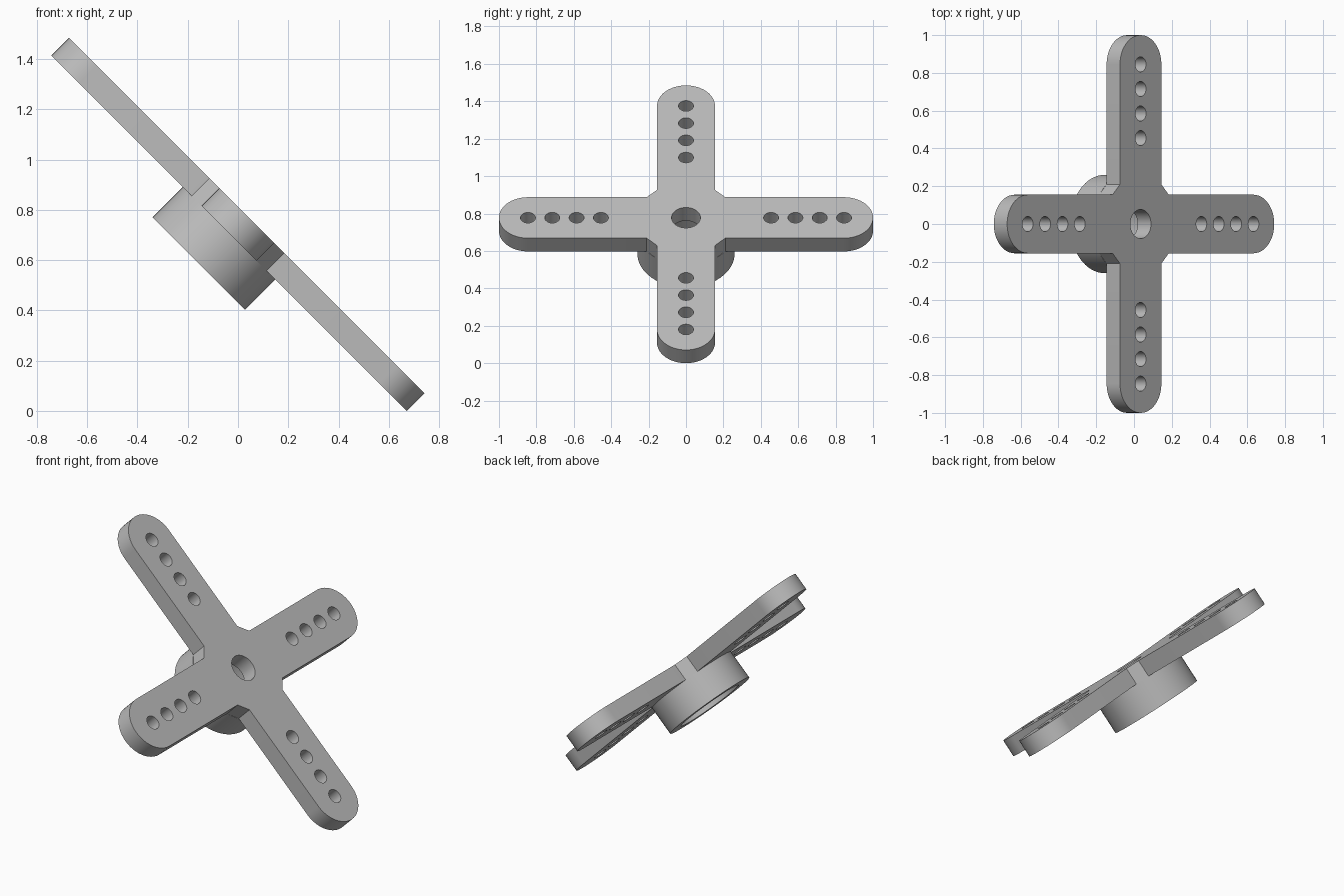
import bpy
import bmesh
from math import cos, sin, pi, sqrt
from mathutils import Matrix

cube = bpy.data.objects.get("Cube")
if cube:
    bpy.data.objects.remove(cube, do_unlink=True)

# Dimensions
ARM, HALF, FILLET = 1.0, 0.155, 0.21
THICK, HUB_DEPTH = 0.10, 0.27
HUB_R, SOCKET_R, BORE_R, PIN_R = 0.26, 0.19, 0.077, 0.04
PIN_AT = [0.455 + 0.13 * i for i in range(4)]

# The flat cross is tilted a quarter of a half-turn about y
TILT = (Matrix.Translation((THICK / sqrt(8), 0, (ARM + THICK) / sqrt(2)))
        @ Matrix.Rotation(pi / 4, 4, 'Y'))

grey = bpy.data.materials.new("plain_grey")
grey.use_nodes = True
colour = (0.5, 0.5, 0.5, 1)
grey.diffuse_color = colour
grey.node_tree.nodes["Principled BSDF"].inputs["Base Color"].default_value = colour


def circle(r, x=0, y=0, n=48):
    return [(x + r * cos(2 * pi * i / n), y + r * sin(2 * pi * i / n)) for i in range(n)]


def quarter(p, k):
    """Turn a point by k quarter turns."""
    x, y = p
    for _ in range(k):
        x, y = -y, x
    return x, y


def slab(name, loops, bottom, top):
    """Extrude closed outlines (inner ones become holes) between two heights."""
    curve = bpy.data.curves.new(name, 'CURVE')
    curve.dimensions = '2D'
    curve.fill_mode = 'BOTH'
    curve.extrude = (top - bottom) / 2
    for loop in loops:
        spline = curve.splines.new('POLY')
        spline.points.add(len(loop) - 1)
        for point, (x, y) in zip(spline.points, loop):
            point.co = (x, y, 0, 1)
        spline.use_cyclic_u = True
    obj = bpy.data.objects.new(name, curve)
    bpy.context.collection.objects.link(obj)
    bpy.ops.object.select_all(action='DESELECT')
    obj.select_set(True)
    bpy.context.view_layer.objects.active = obj
    bpy.ops.object.convert(target='MESH')
    obj = bpy.context.object
    # Weld caps to walls and tilt into place
    bm = bmesh.new()
    bm.from_mesh(obj.data)
    bmesh.ops.remove_doubles(bm, verts=bm.verts, dist=0.0005)
    bmesh.ops.recalc_face_normals(bm, faces=bm.faces)
    bm.transform(TILT @ Matrix.Translation((0, 0, (top + bottom) / 2)))
    bm.to_mesh(obj.data)
    bm.free()
    obj.data.materials.clear()
    obj.data.materials.append(grey)
    bpy.ops.object.shade_smooth_by_angle(angle=pi / 6)
    return obj


# One arm outline: root, rounded tip, root; corners between arms are chamfered
steps = 24
tip = [(ARM - HALF + HALF * cos(a), HALF * sin(a))
       for a in (-pi / 2 + pi * i / steps for i in range(steps + 1))]
arm = [(FILLET, -HALF)] + tip + [(FILLET, HALF)]
outline = [quarter(p, k) for k in range(4) for p in arm]

# Pin holes along every arm, and the centre bore
holes = [circle(PIN_R, *quarter((d, 0), k), n=24) for k in range(4) for d in PIN_AT]

slab("cross_arms", [outline, circle(BORE_R)] + holes, -THICK, 0)
slab("hub_collar", [circle(HUB_R, n=64), circle(SOCKET_R)], -HUB_DEPTH, -THICK)
